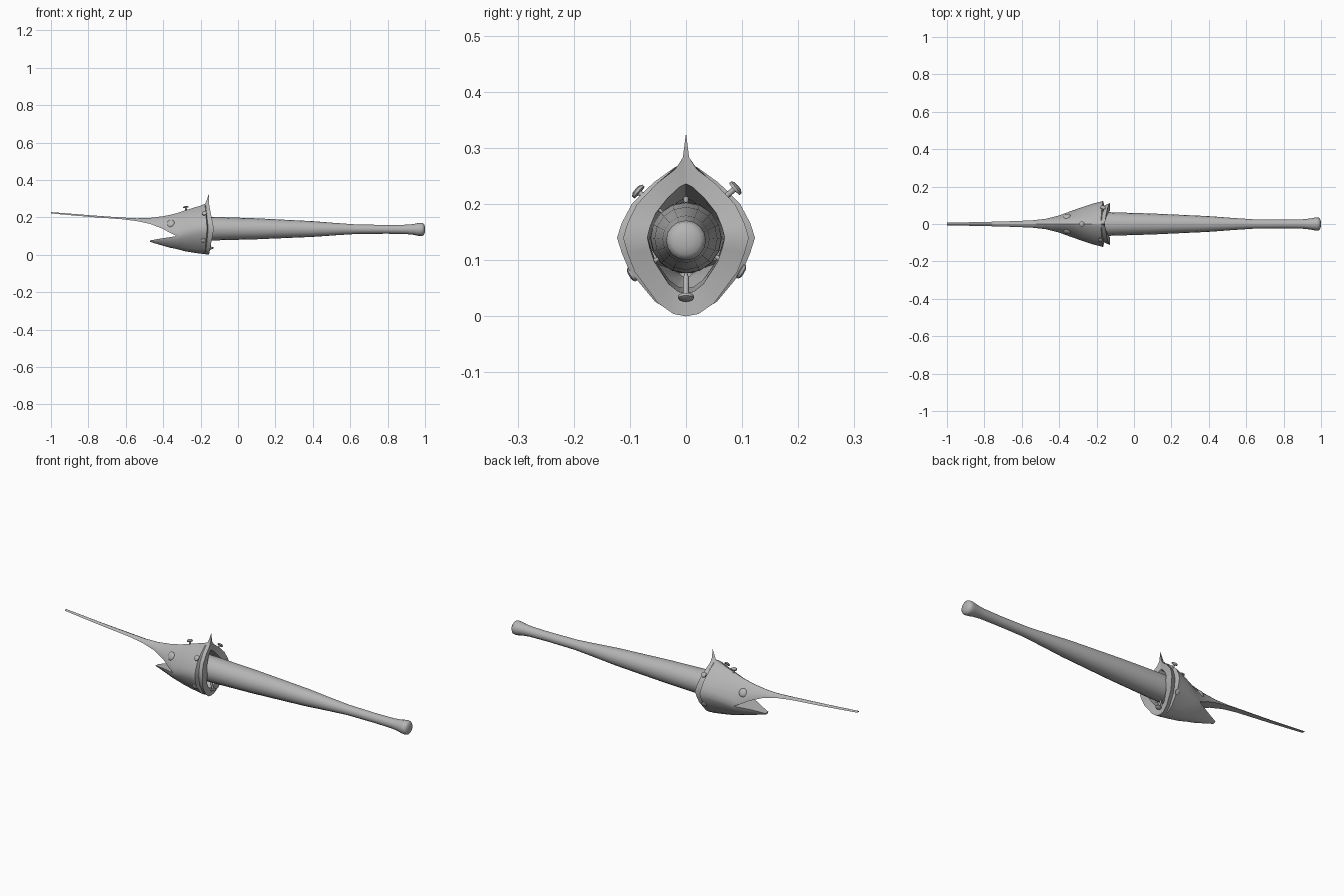
import bpy, bmesh, math
from mathutils import Vector

if "Cube" in bpy.data.objects:
    bpy.data.objects.remove(bpy.data.objects["Cube"])

grey = bpy.data.materials.new("dark_grey")
grey.diffuse_color = (.46, .46, .46, 1)
grey.use_nodes = True
grey.node_tree.nodes["Principled BSDF"].inputs["Base Color"].default_value = grey.diffuse_color

def finish(name, bm, angle=35):
    bmesh.ops.remove_doubles(bm, verts=bm.verts, dist=0.0004)
    bmesh.ops.recalc_face_normals(bm, faces=bm.faces)
    me = bpy.data.meshes.new(name)
    bm.to_mesh(me)
    bm.free()
    me.materials.append(grey)
    ob = bpy.data.objects.new(name, me)
    bpy.context.collection.objects.link(ob)
    bpy.ops.object.select_all(action='DESELECT')
    ob.select_set(True)
    bpy.context.view_layer.objects.active = ob
    bpy.ops.object.shade_smooth_by_angle(angle=math.radians(angle))
    return ob

def loft(bm, rows, closed=False):
    grid = [[bm.verts.new(p) for p in r] for r in rows]
    n = len(rows[0])
    for a, b in zip(grid, grid[1:]):
        for i in range(n if closed else n - 1):
            j = (i + 1) % n
            bm.faces.new((a[i], a[j], b[j], b[i]))
    return grid

# half cross-sections of the head: (width factor, height factor)
UP = [(1, 0), (0.93, .2), (0.78, .46), (0.47, .74), (0.17, .94), (0.05, .985), (0, 1)]
LOW = [(1, 0), (0.93, .2), (0.82, .43), (0.45, .83), (0.2, .97), (0, 1)]

def arc(half, x, w, zm, ze, bulge=0.0):
    pts = [(x + bulge * (1 - t), w * f, zm + (ze - zm) * t) for f, t in half]
    return pts + [(px, -py, pz) for px, py, pz in reversed(pts[:-1])]

head = bmesh.new()

# upper jaw with long bill: x, half width, edge z, top z
bill = [(-1, .007, .221, .228), (-.8, .011, .203, .212), (-.62, .016, .190, .199),
        (-.54, .020, .180, .195), (-.47, .028, .165, .197), (-.4, .046, .138, .206),
        (-.365, .059, .118, .213), (-.328, .072, .10, .222)]
# lower jaw: x, half width, edge z, bottom z
jaw = [(-.47, .012, .077, .069), (-.44, .023, .082, .060), (-.4, .039, .089, .048),
       (-.365, .055, .094, .038), (-.328, .072, .10, .031)]
for half, table in ((UP, bill), (LOW, jaw)):
    rows = [arc(half, *s) for s in table]
    g = loft(head, rows)
    head.faces.new(g[0])
    loft(head, [[r[0] for r in rows], [r[-1] for r in rows]])

# skull, stepped gill edge, flared rim and hollow: x, width, mid, top, bottom, bulge
skull = [(-.328, .072, .10, .222, .031, 0), (-.28, .089, .118, .238, .018, 0),
         (-.23, .106, .132, .254, .010, 0), (-.2, .115, .138, .262, .006, .006),
         (-.177, .123, .14, .273, .003, .012), (-.174, .099, .14, .275, .003, .015),
         (-.155, .112, .14, .327, 0, .026), (-.157, .069, .14, .236, .041, .028),
         (-.2, .068, .14, .228, .043, 0), (-.29, .066, .135, .21, .05, 0)]
upper, lower = [], []
for x, w, zm, zt, zb, bulge in skull:
    u = arc(UP, x, w, zm, zt, bulge)
    if zt > .3:     # pointed crest: shoulders stay low while the tip rises
        body = arc(UP, x, w, zm, .27, bulge)
        u = [(px, py, .283 if i in (5, 7) else pz) for i, (px, py, pz) in enumerate(body)]
        u[6] = (x, 0, zt)
    upper.append(u)
    lower.append(arc(LOW, x, w, zm, zb, bulge))
loft(head, upper)
loft(head, lower)
finish("fish_head", head)

# bat: x, radius
bat = bmesh.new()
profile = [(-.30, .045), (-.28, .058), (-.24, .064), (-.13, .063), (.1, .056), (.4, .042),
           (.52, .033), (.64, .025), (.8, .0235), (.9, .025), (.94, .029), (.965, .034),
           (.98, .0355), (.99, .033), (.996, .025), (.999, .014), (1.0, .004)]
rows = []
for x, r in profile:
    zc = .14 - .004 * (x + .2)
    rows.append([(x, r * math.cos(a * math.tau / 16), zc + r * math.sin(a * math.tau / 16))
                 for a in range(16)])
g = loft(bat, rows, True)
bat.faces.new(g[0])
bat.faces.new(g[-1])
finish("bat", bat, 60)

# eyes
for side in (-1, 1):
    bpy.ops.mesh.primitive_uv_sphere_add(segments=16, ring_count=8, radius=.022,
                                         location=(-.36, side * .038, .166))
    eye = bpy.context.object
    eye.name = "eye"
    eye.scale = (1, .55, 1)
    eye.rotation_euler = (side * .5, 0, side * .35)
    eye.data.materials.append(grey)
    bpy.ops.object.shade_smooth()

# nails: shank and flat head along a direction
def nail(pos, direction, length=.06):
    bm = bmesh.new()
    d = Vector(direction).normalized()
    q = d.to_track_quat('Z', 'Y')
    rows = []
    for h, r in ((-length, .002), (-length * .8, .005), (-.006, .005), (-.005, .014),
                 (0, .014), (.003, .009)):
        rows.append([Vector(pos) + q @ Vector((r * math.cos(a * math.tau / 12),
                     r * math.sin(a * math.tau / 12), h)) for a in range(12)])
    g = loft(bm, rows, True)
    bm.faces.new(g[0])
    bm.faces.new(g[-1])
    finish("nail", bm)

nail((-.28, 0, .257), (-.1, 0, 1))
nail((-.165, .09, .23), (.1, .75, .65))
nail((-.18, -.087, .224), (-.15, -.75, .65))
nail((-.175, .1, .079), (-.1, .85, -.5))
nail((-.185, -.098, .074), (-.1, -.85, -.5))
nail((-.143, 0, .032), (.4, 0, -1), .05)
